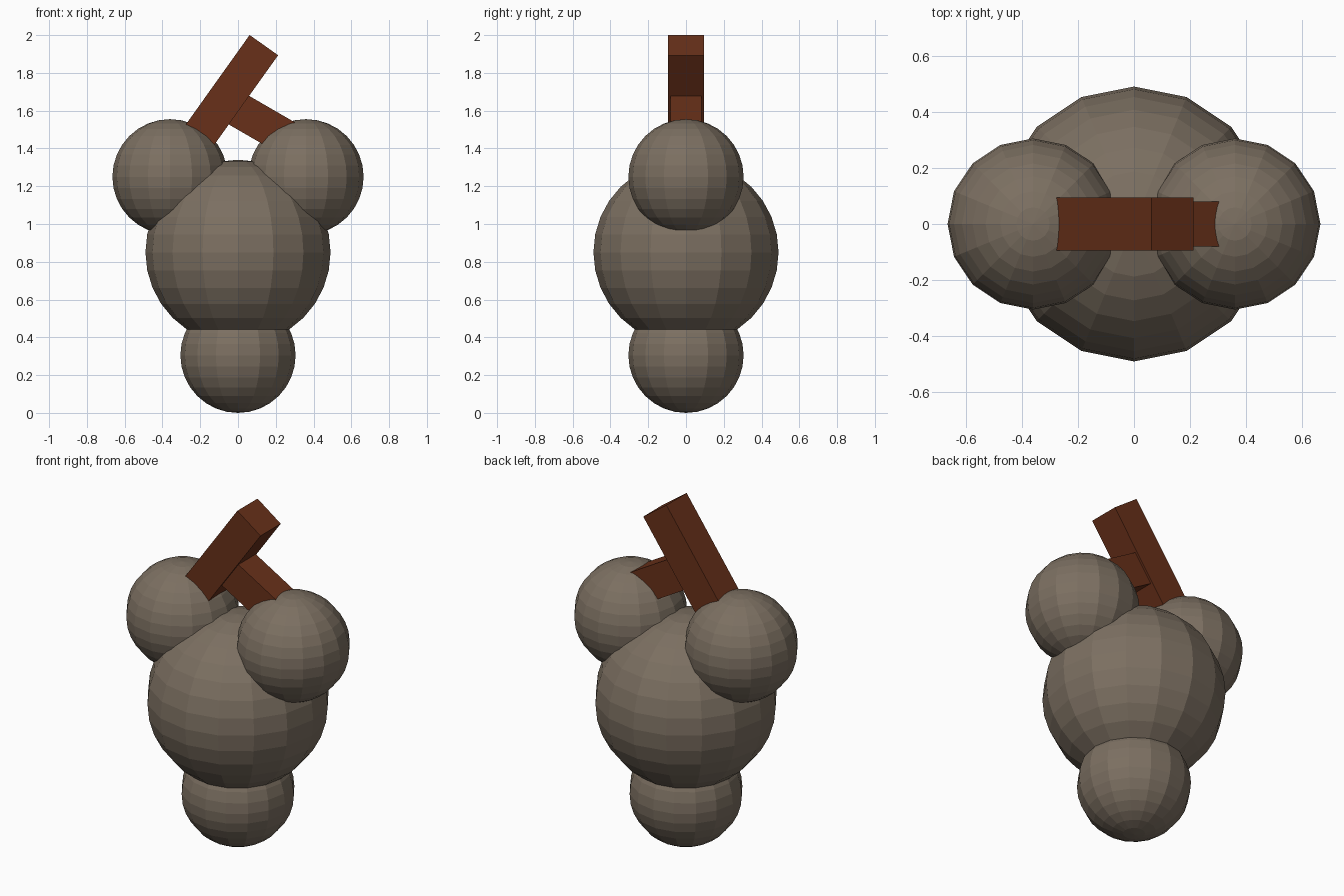
import bpy
import math
from mathutils import Vector

if "Cube" in bpy.data.objects:
    bpy.data.objects.remove(bpy.data.objects["Cube"])


def make_material(name, color):
    mat = bpy.data.materials.new(name)
    mat.diffuse_color = (*color, 1.0)
    mat.use_nodes = True
    mat.node_tree.nodes["Principled BSDF"].inputs["Base Color"].default_value = mat.diffuse_color
    return mat


stone = make_material("stone", (0.20, 0.16, 0.12))
wood = make_material("wood", (0.14, 0.03, 0.01))


def ball(name, radius, x, z):
    bpy.ops.mesh.primitive_uv_sphere_add(segments=16, ring_count=16,
                                         radius=radius, location=(x, 0, z))
    ob = bpy.context.object
    ob.name = name
    ob.data.materials.append(stone)


def beam(name, start, end, thickness, depth):
    # Box running between two points in the xz plane
    a, b = Vector((start[0], 0, start[1])), Vector((end[0], 0, end[1]))
    d = b - a
    bpy.ops.mesh.primitive_cube_add(size=1, location=(a + b) / 2,
                                    rotation=(0, math.atan2(d.x, d.z), 0))
    ob = bpy.context.object
    ob.name = name
    ob.scale = (thickness, depth, d.length)
    ob.data.materials.append(wood)


# Rounded body, lower lobe and the two upper lobes
ball("body", 0.49, 0, 0.85)
ball("lower_lobe", 0.305, 0, 0.305)
for side, label in ((-1, "left"), (1, "right")):
    ball(label + "_upper_lobe", 0.305, side * 0.36, 1.25)

# Forked stem rising from the upper lobes
beam("main_stem", (-0.36, 1.25), (0.137, 1.947), 0.185, 0.188)
beam("side_stem", (0.40, 1.374), (-0.075, 1.649), 0.185, 0.162)
